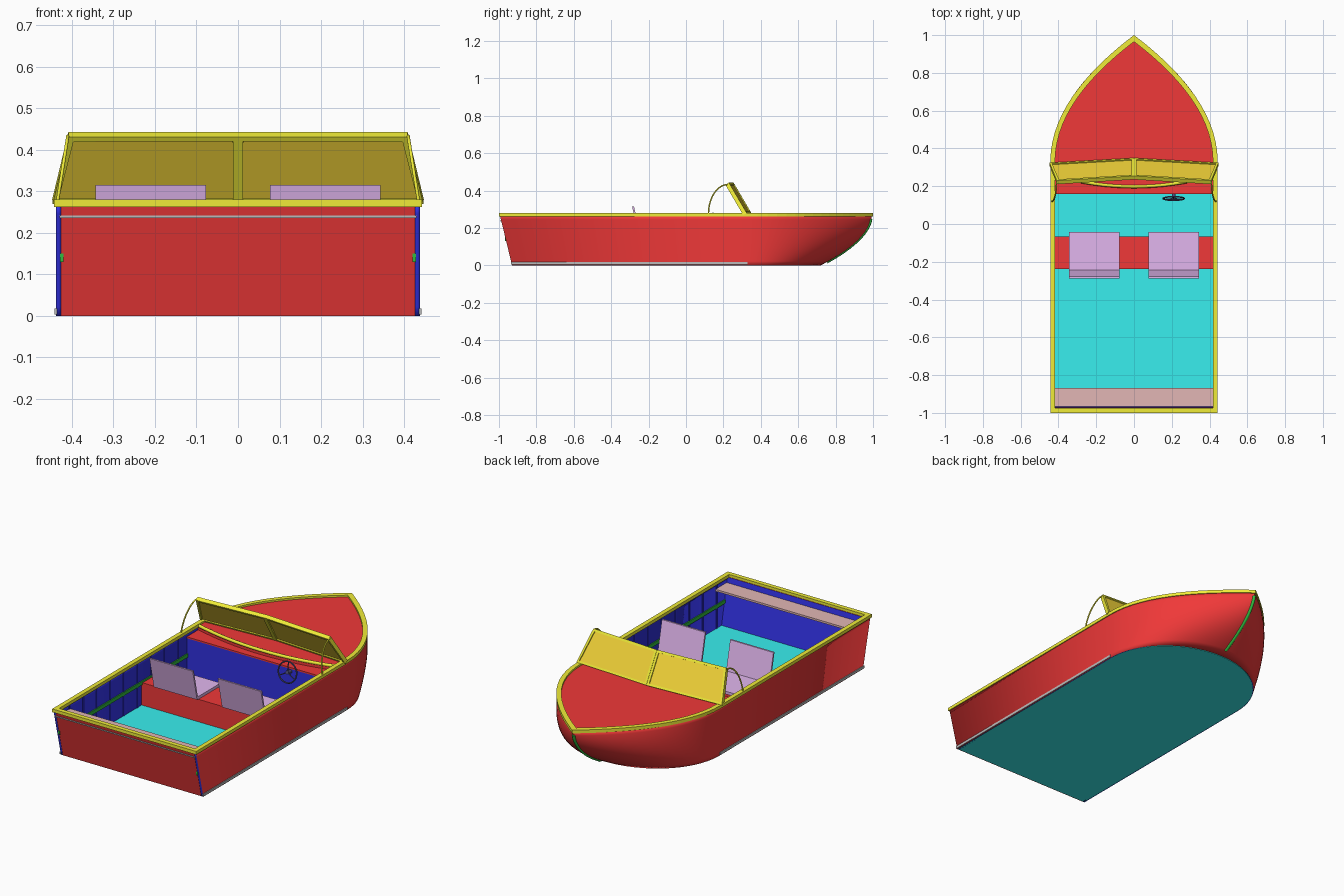
import bpy, bmesh, math

if "Cube" in bpy.data.objects:
    bpy.data.objects.remove(bpy.data.objects["Cube"])

H, W, Y0 = 0.268, 0.438, 0.33      # hull height, half width, start of bow curve


def mat(name, r, g, b):
    m = bpy.data.materials.new(name)
    m.diffuse_color = (r, g, b, 1)
    m.use_nodes = True
    m.node_tree.nodes["Principled BSDF"].inputs["Base Color"].default_value = m.diffuse_color
    return m


RED = mat("red", 0.87, 0.04, 0.04)
BLUE = mat("blue", 0.03, 0.03, 0.75)
YELLOW = mat("yellow", 0.87, 0.84, 0.04)
AMBER = mat("amber", 0.9, 0.66, 0.04)
CYAN = mat("cyan", 0.04, 0.86, 0.86)
PURPLE = mat("purple", 0.76, 0.47, 0.86)
ROSE = mat("rose", 0.76, 0.47, 0.46)
GREEN = mat("green", 0.03, 0.5, 0.05)
GREY = mat("grey", 0.5, 0.5, 0.5)
DARK = mat("dark", 0.08, 0.08, 0.2)


def mesh(name, verts, faces, *mats, fix=True):
    me = bpy.data.meshes.new(name)
    me.from_pydata(verts, [], faces)
    if fix:
        bm = bmesh.new()
        bm.from_mesh(me)
        bmesh.ops.recalc_face_normals(bm, faces=bm.faces)
        bm.to_mesh(me)
        bm.free()
    ob = bpy.data.objects.new(name, me)
    bpy.context.collection.objects.link(ob)
    for m in mats:
        me.materials.append(m)
    return ob


def extrude(name, lower, upper, *mats):
    n = len(lower)
    faces = [tuple(range(n)), tuple(range(n, 2 * n))]
    faces += [(i, (i + 1) % n, n + (i + 1) % n, n + i) for i in range(n)]
    return mesh(name, lower + upper, faces, *mats)


def prism(name, prof, x0, x1, *mats):
    return extrude(name, [(x0, y, z) for y, z in prof], [(x1, y, z) for y, z in prof], *mats)


def box(name, x0, x1, y0, y1, z0, z1, m):
    return prism(name, [(y0, z0), (y1, z0), (y1, z1), (y0, z1)], x0, x1, m)


def tube(name, pts, r, m):
    cu = bpy.data.curves.new(name, 'CURVE')
    cu.dimensions = '3D'
    cu.bevel_depth = r
    cu.bevel_resolution = 2
    cu.use_fill_caps = True
    sp = cu.splines.new('POLY')
    sp.points.add(len(pts) - 1)
    for p, co in zip(sp.points, pts):
        p.co = (*co, 1)
    ob = bpy.data.objects.new(name, cu)
    bpy.context.collection.objects.link(ob)
    cu.materials.append(m)
    return ob


def mod(ob, kind, **kw):
    m = ob.modifiers.new(kind.lower(), kind)
    for k, v in kw.items():
        setattr(m, k, v)


def stern_y(t):
    return -0.93 - 0.065 * t


def bow_y(t):
    return 0.72 + 0.273 * (1 - (1 - t) ** 1.9)


def ring(t, d=0.0, z=None, n=20, y_start=None):
    """Hull outline at height fraction t, inset by d: starboard stern, bow, port stern."""
    z = H * t if z is None else z
    ys = stern_y(t) + d if y_start is None else y_start
    length = bow_y(t) - 1.4 * d - Y0
    half = [(W - d, ys, z)]
    for i in range(n):
        a = math.pi / 2 * i / n
        half.append(((W - d) * math.cos(a) ** (1 + t), Y0 + length * math.sin(a), z))
    return half + [(0, Y0 + length, z)] + [(-x, y, z) for x, y, z in reversed(half)]


# Hull shell: lofted outlines, red outside and blue inside
levels = 12
rings = [ring(k / levels) for k in range(levels + 1)]
n = len(rings[0])
faces = [(k * n + i, k * n + i + 1, (k + 1) * n + i + 1, (k + 1) * n + i)
         for k in range(levels) for i in range(n - 1)]
hull = mesh("hull_shell", sum(rings, []), faces, RED, BLUE, fix=False)
mod(hull, 'SOLIDIFY', thickness=0.012, offset=-1, material_offset=1, material_offset_rim=1)
bpy.context.view_layer.objects.active = hull
hull.select_set(True)
bpy.ops.object.shade_smooth_by_angle(angle=math.radians(35))
hull.select_set(False)

# Floor and transom
extrude("floor", ring(0, 0.003, 0.0), ring(0, 0.003, 0.015), CYAN)
transom = prism("transom", [(-0.93, 0), (-0.918, 0), (-0.972, 0.265), (-0.994, 0.265)],
                -0.428, 0.428, RED, BLUE)
for p in transom.data.polygons:
    if p.normal.y > 0.5:
        p.material_index = 1
box("transom_strip", -0.43, 0.43, -0.992, -0.98, 0.236, 0.242, GREY)

# Gunwale: flat band round the top edge
o0, o1 = ring(1, -0.005, 0.262), ring(1, -0.005, 0.28)
i0, i1 = ring(1, 0.02, 0.262), ring(1, 0.02, 0.28)
loops = [o0, o1, i1, i0]
faces = []
for a in range(4):
    b = (a + 1) % 4
    faces += [(a * n + i, a * n + (i + 1) % n, b * n + (i + 1) % n, b * n + i) for i in range(n)]
mesh("gunwale", sum(loops, []), faces, YELLOW)


# Foredeck with curved rear edge, trim, dashboard and bulkhead
def edge_y(x):
    return 0.198 + 0.06 * (x / 0.42) ** 2


arc_x = [-0.425 + 0.85 * i / 16 for i in range(17)]
front = ring(1, 0.01, 0, y_start=edge_y(0.425))
outline = [(x, y) for x, y, _ in front] + [(x, edge_y(x)) for x in arc_x[1:-1]]
extrude("foredeck", [(x, y, 0.235) for x, y in outline], [(x, y, 0.27) for x, y in outline], RED)
tube("deck_trim", [(x, edge_y(x), 0.268) for x in arc_x], 0.009, YELLOW)
box("dashboard", -0.427, 0.427, 0.158, 0.3, 0.235, 0.243, RED)
box("bulkhead", -0.427, 0.427, 0.162, 0.172, 0.012, 0.236, BLUE)

# Stem band along the bow
tube("stem_band", [(0, bow_y(k / 14) - 0.003, H * k / 14) for k in range(1, 14)], 0.009, GREEN)

# Side details: lower strip, stringer, ribs, windshield rail
for s, side in ((1, "right"), (-1, "left")):
    box("lower_strip_" + side, s * 0.436, s * 0.442, -0.935, 0.33, 0.004, 0.018, GREY)
    box("stringer_" + side, s * 0.42, s * 0.429, -0.968, 0.165, 0.13, 0.15, GREEN)
    for k in range(9):
        y = -0.88 + 0.12 * k
        box("rib_" + side, s * 0.423, s * 0.428, y, y + 0.01, 0.014, 0.262, BLUE)
    rail = []
    for k in range(11):
        a = math.pi / 2 * k / 10
        rail.append((s * (0.435 - 0.025 * math.sin(a)), 0.225 - 0.105 * math.cos(a),
                     0.275 + 0.158 * math.sin(a)))
    tube("windshield_rail_" + side, rail, 0.004, YELLOW)

# Windshield: framed V-shaped pair of panes, mirrored
corners = [(0, 0.34, 0.275), (0.447, 0.315, 0.275), (0.408, 0.22, 0.437), (0, 0.245, 0.437)]
for part, colour, thick in (("windshield_frame", YELLOW, 0.022), ("windshield_pane", AMBER, 0.01)):
    ob = mesh(part, corners, [(3, 2, 1, 0)], colour, fix=False)
    bm = bmesh.new()
    bm.from_mesh(ob.data)
    bm.faces.ensure_lookup_table()
    core = bm.faces[0]
    rim = bmesh.ops.inset_individual(bm, faces=[core], thickness=0.018)['faces']
    drop = [core] if part == "windshield_frame" else rim
    bmesh.ops.delete(bm, geom=drop, context='FACES')
    bm.to_mesh(ob.data)
    bm.free()
    mod(ob, 'SOLIDIFY', thickness=thick, offset=0)
    mod(ob, 'MIRROR')

# Bench, two seats and the stern shelf
box("bench", -0.427, 0.427, -0.238, -0.065, 0.012, 0.14, RED)
for s, side in ((1, "right"), (-1, "left")):
    box("seat_cushion_" + side, s * 0.077, s * 0.343, -0.243, -0.042, 0.14, 0.156, PURPLE)
    prism("seat_back_" + side, [(-0.25, 0.142), (-0.24, 0.142), (-0.278, 0.315), (-0.288, 0.315)],
          s * 0.077, s * 0.343, PURPLE)
box("stern_shelf", -0.427, 0.427, -0.972, -0.868, 0.225, 0.236, ROSE)

# Steering wheel
wx, wy, wz, wr = 0.21, 0.135, 0.225, 0.056
bpy.ops.mesh.primitive_torus_add(location=(wx, wy, wz), rotation=(math.radians(80), 0, 0),
                                 major_radius=wr, minor_radius=0.004,
                                 major_segments=32, minor_segments=8)
wheel = bpy.context.object
wheel.name = "steering_wheel"
wheel.data.materials.append(DARK)
for a in (90, 210, 330):
    c, d = math.cos(math.radians(a)), math.sin(math.radians(a))
    tube("wheel_spoke", [(wx, wy, wz), (wx + wr * c, wy + 0.17 * wr * d, wz + wr * d)], 0.003, DARK)
tube("steering_column", [(wx, wy - 0.004, wz), (wx, 0.168, wz - 0.006)], 0.01, DARK)
